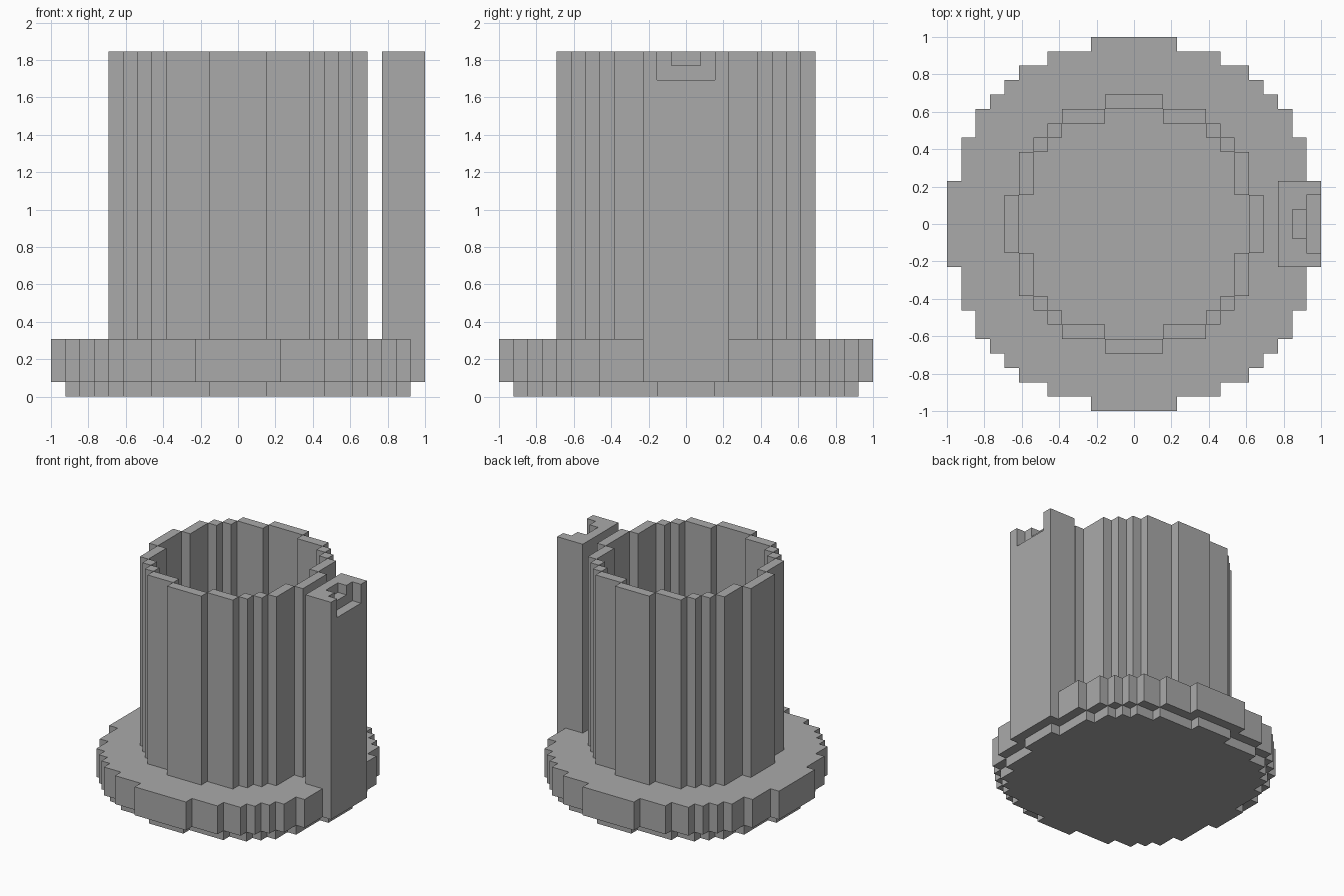
import bpy, bmesh, math
from itertools import product
from mathutils import Vector

if "Cube" in bpy.data.objects:
    bpy.data.objects.remove(bpy.data.objects["Cube"])

UNIT = 2 / 26          # edge length of one block

grey = bpy.data.materials.new("plain grey")
grey.use_nodes = True
colour = (0.4, 0.4, 0.4, 1)
grey.diffuse_color = colour
grey.node_tree.nodes["Principled BSDF"].inputs["Base Color"].default_value = colour


def disc(*steps):
    """Stepped round outline: each step is a (half width, half depth) rectangle."""
    return lambda x, y, z: any(abs(x) < w and abs(y) < d for w, d in steps)


def block_part(name, inside, bottom, top):
    """Skin every block whose centre lies inside, then merge flat areas."""
    span = range(-13, 13)
    blocks = {c for c in product(span, span, range(bottom, top))
              if inside(*(v + 0.5 for v in c))}
    bm = bmesh.new()
    corners = {}

    def corner(p):
        key = tuple(round(v) for v in p)
        if key not in corners:
            corners[key] = bm.verts.new(Vector(key) * UNIT)
        return corners[key]

    for block in blocks:
        centre = Vector(block) + Vector((0.5, 0.5, 0.5))
        for axis, sign in product(range(3), (-1, 1)):
            n, u = Vector(), Vector()
            n[axis] = sign
            u[(axis + 1) % 3] = 1
            if tuple(round(a + b) for a, b in zip(block, n)) in blocks:
                continue
            v = n.cross(u)
            bm.faces.new([corner(centre + (n + a * u + b * v) / 2)
                          for a, b in ((-1, -1), (1, -1), (1, 1), (-1, 1))])
    bmesh.ops.dissolve_limit(bm, angle_limit=math.radians(1),
                             verts=bm.verts[:], edges=bm.edges[:])
    mesh = bpy.data.meshes.new(name)
    bm.to_mesh(mesh)
    bm.free()
    mesh.materials.append(grey)
    obj = bpy.data.objects.new(name, mesh)
    bpy.context.collection.objects.link(obj)
    return obj


# Round foot and the wider flange above it
foot = disc((2, 12), (6, 11), (8, 10), (9, 9), (10, 8), (11, 6), (12, 2))
flange = disc((3, 13), (6, 12), (8, 11), (9, 10), (10, 9), (11, 8), (12, 6), (13, 3))
block_part("foot", foot, 0, 1)
block_part("flange", flange, 1, 4)

# Open tube, one block thick
outer = disc((2, 9), (5, 8), (6, 7), (7, 6), (8, 5), (9, 2))
inner = disc((2, 8), (5, 7), (6, 6), (7, 5), (8, 2))
block_part("tube", lambda *p: outer(*p) and not inner(*p), 4, 24)


# Side post with a stepped notch in its outer top edge
def post(x, y, z):
    wide_notch = x > 12 and abs(y) < 2 and z > 22
    small_notch = x > 11 and abs(y) < 1 and z > 23
    return x > 10 and abs(y) < 3 and not (wide_notch or small_notch)


block_part("side_post", post, 4, 24)
